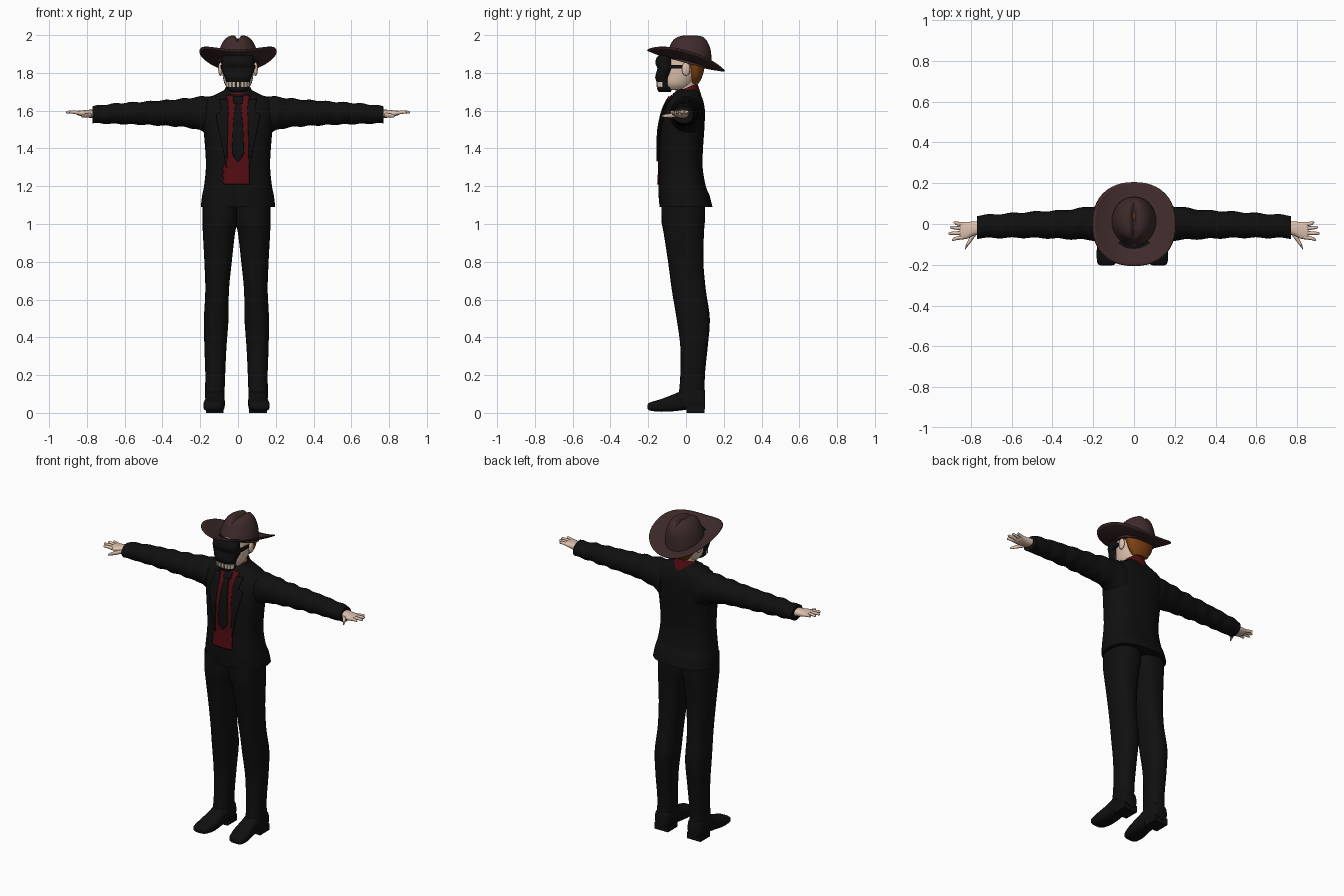
import bpy, bmesh, math
from mathutils import Vector
from mathutils.bvhtree import BVHTree

if "Cube" in bpy.data.objects:
    bpy.data.objects.remove(bpy.data.objects["Cube"])


def material(name, r, g, b):
    m = bpy.data.materials.new(name)
    m.use_nodes = True
    m.diffuse_color = (r, g, b, 1)
    node = next(n for n in m.node_tree.nodes if n.type == "BSDF_PRINCIPLED")
    node.inputs["Base Color"].default_value = (r, g, b, 1)
    node.inputs["Roughness"].default_value = 0.9
    return m


BLACK = material("black_cloth", .005, .005, .005)
RED = material("dark_red_cloth", .085, .004, .006)
BROWN = material("brown_felt", .05, .024, .024)
SKIN = material("pale_skin", .72, .53, .42)
HAIR = material("ginger_hair", .22, .055, .006)
BONE = material("bone", .62, .52, .42)


def make(name, bm, mat, angle=50):
    bmesh.ops.recalc_face_normals(bm, faces=bm.faces)
    mesh = bpy.data.meshes.new(name)
    bm.to_mesh(mesh)
    bm.free()
    mesh.materials.append(mat)
    ob = bpy.data.objects.new(name, mesh)
    bpy.context.collection.objects.link(ob)
    bpy.ops.object.select_all(action="DESELECT")
    ob.select_set(True)
    bpy.context.view_layer.objects.active = ob
    bpy.ops.object.shade_smooth_by_angle(angle=math.radians(angle))
    return ob


def smooth(rows, sub):
    """Catmull-Rom through rows of numbers."""
    out = []
    for i in range(len(rows) - 1):
        p0, p1, p2, p3 = (rows[min(max(j, 0), len(rows) - 1)] for j in range(i - 1, i + 3))
        for k in range(sub):
            t = k / sub
            out.append([b + t * ((c - a) / 2 + t * ((a - 2.5 * b + 2 * c - d / 2)
                        + t * (1.5 * (b - c) + (d - a) / 2)))
                        for a, b, c, d in zip(p0, p1, p2, p3)])
    return out + [list(rows[-1])]


def rounded(a, power):
    c, s = math.cos(a), math.sin(a)
    return (math.copysign(abs(c) ** (2 / power), c), math.copysign(abs(s) ** (2 / power), s))


def loft(name, rows, mat, axis="z", side=1, shift=0, n=24, power=2, sub=4, cap=True, edit=None):
    """Rows are (position, low u, high u, low v, high v) of each ring."""
    bm = bmesh.new()
    rings = []
    for t, u0, u1, v0, v1 in smooth(rows, sub):
        ring = []
        for k in range(n):
            c, s = rounded(math.tau * k / n, power)
            u, v = (u0 + u1 + (u1 - u0) * c) / 2, (v0 + v1 + (v1 - v0) * s) / 2
            co = Vector({"x": (t, u, v), "y": (u, t, v), "z": (u, v, t)}[axis])
            if edit:
                edit(co)
            co.x = co.x * side + shift
            ring.append(bm.verts.new(co))
        rings.append(ring)
    for a, b in zip(rings, rings[1:]):
        for k in range(n):
            bm.faces.new((a[k], a[k - 1], b[k - 1], b[k]))
    if cap:
        bm.faces.new(rings[0])
        bm.faces.new(rings[-1])
    return make(name, bm, mat)


def even(rows):
    """Expand (z, half width, front, back) to a symmetric ring."""
    return [(z, -w, w, f, b) for z, w, f, b in rows]


def ball(name, place, size, mat):
    bm = bmesh.new()
    bmesh.ops.create_uvsphere(bm, u_segments=16, v_segments=10, radius=1)
    bmesh.ops.scale(bm, vec=size, verts=bm.verts)
    bmesh.ops.translate(bm, vec=place, verts=bm.verts)
    return make(name, bm, mat)


def box(name, place, size, mat, turn=0):
    bm = bmesh.new()
    bmesh.ops.create_cube(bm, size=1)
    bmesh.ops.scale(bm, vec=size, verts=bm.verts)
    ob = make(name, bm, mat)
    ob.location, ob.rotation_euler.z = place, turn
    return ob


# Jacket body
jacket = loft("jacket", even([
    (1.09, .197, -.14, .14), (1.15, .19, -.145, .125), (1.2, .18, -.145, .105), (1.3, .17, -.14, .088),
    (1.4, .174, -.14, .09), (1.5, .183, -.137, .097), (1.6, .195, -.115, .1), (1.655, .175, -.09, .09),
    (1.69, .11, -.065, .075), (1.715, .06, -.04, .06)]), BLACK, power=2.5, n=40)
tree = BVHTree.FromPolygons([v.co for v in jacket.data.vertices],
                            [p.vertices[:] for p in jacket.data.polygons])


def drape(name, rows, lift, mat, cols=8):
    """Thin cloth laid on the chest; rows are (z, left x, right x)."""
    bm = bmesh.new()
    grid = []
    for z, x0, x1 in rows:
        line = []
        for k in range(cols + 1):
            x = x0 + (x1 - x0) * k / cols
            hit = tree.ray_cast(Vector((x, -1, z)), Vector((0, 1, 0)))[0]
            line.append(bm.verts.new((x, (hit.y if hit else -.05) - lift, z)))
        grid.append(line)
    for a, b in zip(grid, grid[1:]):
        for k in range(cols):
            bm.faces.new((a[k], a[k + 1], b[k + 1], b[k]))
    ob = make(name, bm, mat)
    mod = ob.modifiers.new("thickness", "SOLIDIFY")
    mod.thickness, mod.offset = .006, 0
    return ob


# Shirt front with a ragged edge, tie and lapels
shirt = []
for i in range(48):
    z = 1.21 + i * .01
    rag = .012 + .014 * (i % 3) / 2 if i < 11 else 0
    shirt.append((z, -.06 - rag, .06))
drape("shirt_front", shirt, .005, RED, 12)
tie = [(1.33, .004), (1.37, .03), (1.42, .031), (1.55, .024), (1.63, .016), (1.64, .024), (1.675, .026)]
drape("tie", smooth([(z, -w, w) for z, w in tie], 3), .013, BLACK)
for side, word in ((1, "left"), (-1, "right")):
    lapel = [(1.3, .058, .062), (1.45, .055, .09), (1.57, .052, .115), (1.6, .05, .09), (1.66, .055, .1)]
    drape(word + "_lapel", [(z, a * side, b * side) for z, a, b in smooth(lapel, 4)], .01, BLACK)


# Shirt collar, higher at the back, around the neck
def slope(co):
    co.z += .4 * co.y


loft("shirt_collar", even([(1.63, .105, -.105, .085), (1.67, .088, -.09, .075), (1.72, .068, -.068, .06)]),
     RED, cap=False, edit=slope)
loft("neck", even([(1.62, .055, -.05, .05), (1.7, .052, -.055, .05), (1.8, .055, -.05, .06)]), SKIN)


# Sleeves and hands
def wrinkle(co):
    co.z += .003 * math.sin(70 * co.x + 20 * co.y)
    co.y += .003 * math.sin(55 * co.x)


FINGERS = {"little": (-.002, .008, .885), "ring": (-.023, -.016, .903),
           "middle": (-.044, -.046, .91), "index": (-.064, -.076, .893)}
for side, word in ((1, "left"), (-1, "right")):
    loft(word + "_sleeve", [(.12, -.08, .09, 1.45, 1.68), (.19, -.08, .088, 1.49, 1.675),
         (.25, -.077, .08, 1.508, 1.668), (.35, -.073, .068, 1.518, 1.658), (.5, -.068, .06, 1.525, 1.648),
         (.65, -.068, .05, 1.53, 1.638), (.77, -.07, .042, 1.533, 1.623)],
         BLACK, "x", side, sub=8, edit=wrinkle)
    loft(word + "_palm", [(.74, -.05, .015, 1.56, 1.605), (.785, -.056, .012, 1.562, 1.605),
         (.82, -.073, .01, 1.568, 1.602), (.848, -.072, .008, 1.576, 1.6), (.855, -.06, -.002, 1.583, 1.596)],
         SKIN, "x", side, power=2.5)
    for finger, (y, tip, end) in FINGERS.items():
        rows = [(.835, y, .011, 1.587), (.87, (y + tip) / 2, .009, 1.592),
                (end - .006, tip, .007, 1.592), (end, tip, .002, 1.591)]
        loft(word + "_" + finger + "_finger", [(x, c - r, c + r, z - r, z + r) for x, c, r, z in rows],
             SKIN, "x", side, n=10)
    loft(word + "_thumb", [(.775, -.055, -.03, 1.565, 1.59), (.8, -.09, -.055, 1.562, 1.586),
         (.82, -.115, -.092, 1.563, 1.582), (.828, -.126, -.116, 1.567, 1.578)], SKIN, "x", side, n=10)

# Trousers and boots
for side, word in ((1, "left"), (-1, "right")):
    loft(word + "_trouser_leg", [(.08, .064, .168, -.04, .1), (.2, .06, .165, -.03, .1),
         (.35, .053, .17, -.03, .115), (.5, .042, .172, -.05, .126), (.65, .04, .165, -.075, .105),
         (.8, .025, .17, -.095, .092), (.95, .008, .178, -.118, .095), (1.02, -.006, .18, -.13, .1),
         (1.14, -.01, .18, -.13, .1)], BLACK, "z", side, -.008, power=2.4)
    loft(word + "_boot", [(-.203, .1, .155, .022, .045), (-.19, .08, .172, .012, .056),
         (-.13, .063, .175, .006, .074), (-.05, .062, .165, .01, .105), (.03, .063, .165, .02, .14),
         (.085, .066, .163, .018, .13), (.1, .075, .155, .022, .11)], BLACK, "y", side, -.008, power=3)
    box(word + "_boot_heel", (side * .115 - .008, .05, .02), (.095, .095, .04), BLACK)

# Head, ears and hair
loft("head", even([(1.71, .045, -.11, .02), (1.74, .07, -.125, .04), (1.79, .082, -.125, .07),
     (1.84, .086, -.12, .085), (1.89, .082, -.11, .085), (1.92, .06, -.08, .07)]), SKIN)
loft("hair", even([(1.745, .045, .025, .068), (1.78, .075, .012, .086), (1.83, .091, 0, .098),
     (1.88, .09, -.03, .1), (1.93, .07, -.04, .09)]), HAIR)
for side, word in ((1, "left"), (-1, "right")):
    ball(word + "_ear", (side * .093, 0, 1.82), (.012, .022, .036), SKIN)
    box(word + "_mask_strap", (side * .086, -.045, 1.833), (.012, .1, .018), BLACK)

# Skull mask with teeth and lower jaw
loft("skull_mask", even([(1.752, .062, -.155, -.085), (1.775, .07, -.163, -.085), (1.8, .08, -.158, -.075),
     (1.825, .09, -.152, -.07), (1.85, .087, -.162, -.07), (1.875, .086, -.158, -.07),
     (1.892, .078, -.145, -.07)]), BLACK, power=2.6)
loft("gum_band", even([(1.722, .055, -.145, -.085), (1.755, .06, -.15, -.085)]), BLACK, power=2.6)
loft("mask_jaw", even([(1.7, .04, -.145, -.08), (1.712, .054, -.152, -.075),
     (1.726, .058, -.152, -.075)]), BLACK, power=2.6)
for i in range(9):
    c, s = rounded(math.radians(200 + 17.5 * i), 2.4)
    box("tooth", (.06 * c, -.115 + .037 * s, 1.738), (.014, .01, .026), BONE, math.radians(-70 + 17.5 * i))


# Hat crown, creased along the top and leaning with the brim
def crease(co):
    high = min(max((co.z - 1.94) / .05, 0), 1)
    low = min(max((1.99 - co.z) / .13, 0), 1)
    co.z -= high * .022 * math.exp(-(co.x / .012) ** 2) + .27 * co.y * low


loft("hat_crown", even([(1.852, .11, -.11, .135), (1.89, .107, -.1, .135), (1.93, .097, -.086, .132),
     (1.965, .08, -.075, .12), (1.988, .058, -.055, .1), (1.998, .03, -.03, .075), (1.999, .004, .0, .03)]),
     BROWN, n=48, edit=crease)
ball("hair_in_crease", (0, .04, 1.979), (.006, .022, .004), HAIR)

# Hat brim, turned up at the sides and down at the back
bm = bmesh.new()
rings = []
for r in range(9):
    ring = []
    for k in range(48):
        c, s = rounded(math.tau * k / 48, 2.3)
        x, y = (.4 + .6 * r / 8) * .203 * c, (.4 + .6 * r / 8) * .205 * s
        ring.append(bm.verts.new((x, y, 1.85 - .27 * y + 1.6 * x * x + .35 * y * y)))
    rings.append(ring)
for a, b in zip(rings, rings[1:]):
    for k in range(48):
        bm.faces.new((a[k - 1], a[k], b[k], b[k - 1]))
brim = make("hat_brim", bm, BROWN)
felt = brim.modifiers.new("felt", "SOLIDIFY")
felt.thickness, felt.offset = .007, 0
